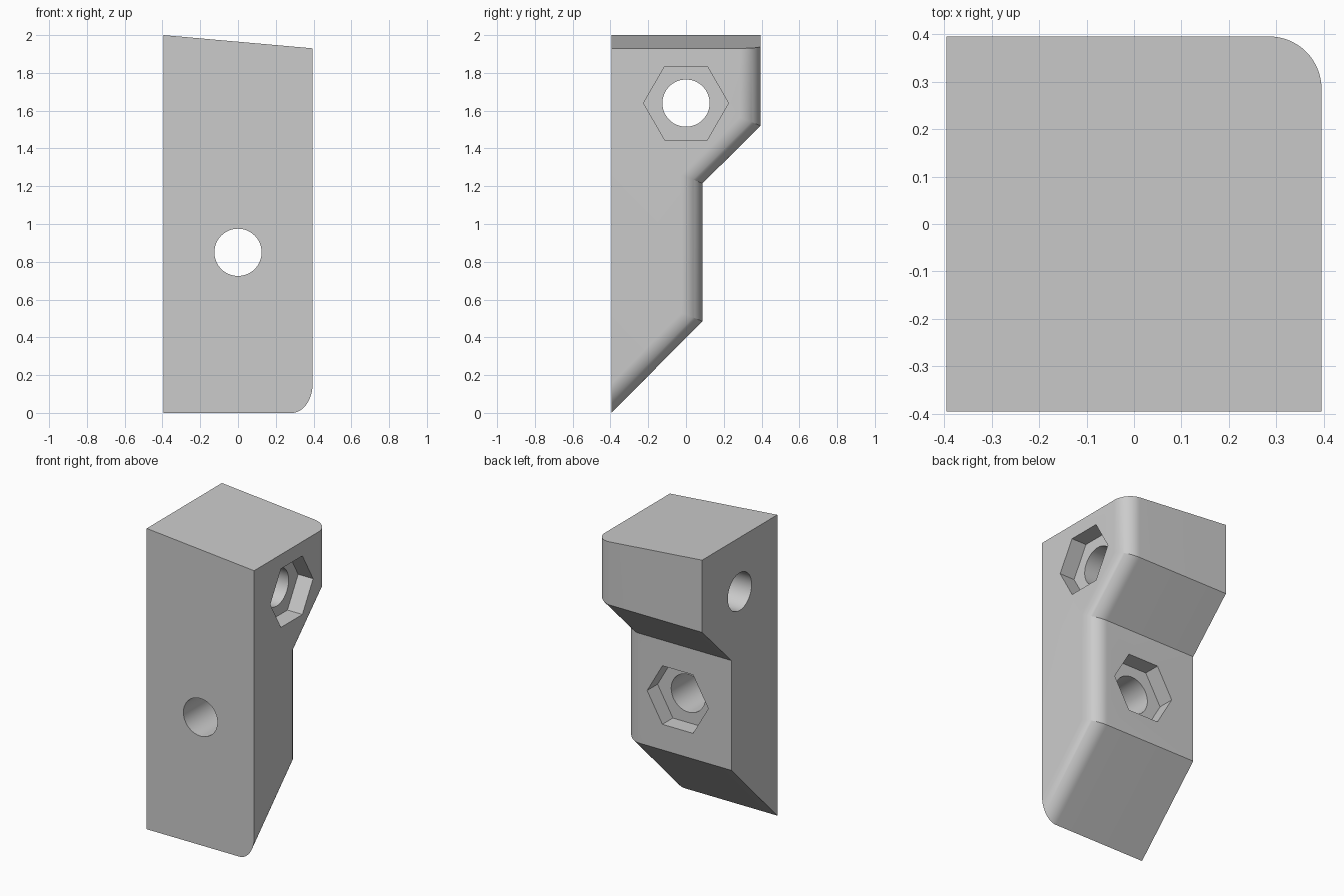
import bpy, bmesh, math
from mathutils import Matrix, Vector

cube = bpy.data.objects.get("Cube")
if cube:
    bpy.data.objects.remove(cube)

HALF, RADIUS, STEPS = 0.395, 0.11, 16
HOLE_R, HEX_R, POCKET = 0.125, 0.225, 0.11

grey = bpy.data.materials.new("light grey")
grey.use_nodes = True
color = (0.6, 0.6, 0.6, 1)
grey.diffuse_color = color
grey.node_tree.nodes["Principled BSDF"].inputs["Base Color"].default_value = color


def make_object(name, bm):
    bmesh.ops.recalc_face_normals(bm, faces=bm.faces)
    mesh = bpy.data.meshes.new(name)
    bm.to_mesh(mesh)
    bm.free()
    mesh.materials.append(grey)
    obj = bpy.data.objects.new(name, mesh)
    bpy.context.collection.objects.link(obj)
    return obj


def section(x, d):
    """Side outline at x, with its back edges moved inward by d."""
    slant = d * math.sqrt(2)
    miter = slant - d
    top = 2 - 0.07 * (x + HALF) / (2 * HALF)
    outline = [(-HALF, slant), (0.087 - d, 0.485 + miter), (0.087 - d, 1.215 + miter),
               (HALF - d, 1.52 + miter), (HALF - d, top), (-HALF, top)]
    return [Vector((x, y, z)) for y, z in outline]


# Stepped block, lofted along x with a rounded back edge on the left side
bm = bmesh.new()
stations = [(-HALF, 0)]
for i in range(STEPS + 1):
    a = math.pi / 2 * i / STEPS
    stations.append((HALF - RADIUS + RADIUS * math.sin(a), RADIUS * (1 - math.cos(a))))
rings = [[bm.verts.new(p) for p in section(x, d)] for x, d in stations]
for r, s in zip(rings, rings[1:]):
    for i in range(len(r)):
        j = (i + 1) % len(r)
        bm.faces.new((r[i], r[j], s[j], s[i]))
bm.faces.new(rings[0])
bm.faces.new(rings[-1])
# Join the coplanar strips of the flat front and top
bmesh.ops.dissolve_limit(bm, angle_limit=math.radians(0.5), verts=bm.verts, edges=bm.edges)
block = make_object("bracket_block", bm)


def cut(name, sides, radius, length, turn, center):
    """Subtract a prism whose axis is set by turn."""
    bm = bmesh.new()
    bmesh.ops.create_cone(bm, cap_ends=True, segments=sides, radius1=radius,
                          radius2=radius, depth=length,
                          matrix=Matrix.Translation(center) @ turn)
    cutter = make_object(name, bm)
    cutter.hide_render = True
    mod = block.modifiers.new(name, "BOOLEAN")
    mod.operation, mod.solver, mod.object = "DIFFERENCE", "EXACT", cutter
    bpy.context.view_layer.objects.active = block
    bpy.ops.object.modifier_apply(modifier=name)
    bpy.data.objects.remove(cutter)


# Prisms have a corner along local y; spin so hex corners lie sideways
spin = Matrix.Rotation(math.pi / 2, 4, "Z")
along_y = Matrix.Rotation(math.pi / 2, 4, "X") @ spin
along_x = Matrix.Rotation(math.pi / 2, 4, "Z") @ along_y

# Bolt holes and hexagonal nut pockets
cut("side_hole", 64, HOLE_R, 2, along_x, (0, 0, 1.64))
cut("side_nut_pocket", 6, HEX_R, 2 * POCKET, along_x, (HALF, 0, 1.64))
cut("back_hole", 64, HOLE_R, 2, along_y, (0, 0, 0.85))
cut("back_nut_pocket", 6, HEX_R, 2 * POCKET, along_y, (0, 0.087, 0.85))

bpy.ops.object.select_all(action="DESELECT")
block.select_set(True)
bpy.context.view_layer.objects.active = block
bpy.ops.object.shade_smooth_by_angle(angle=math.radians(25))
